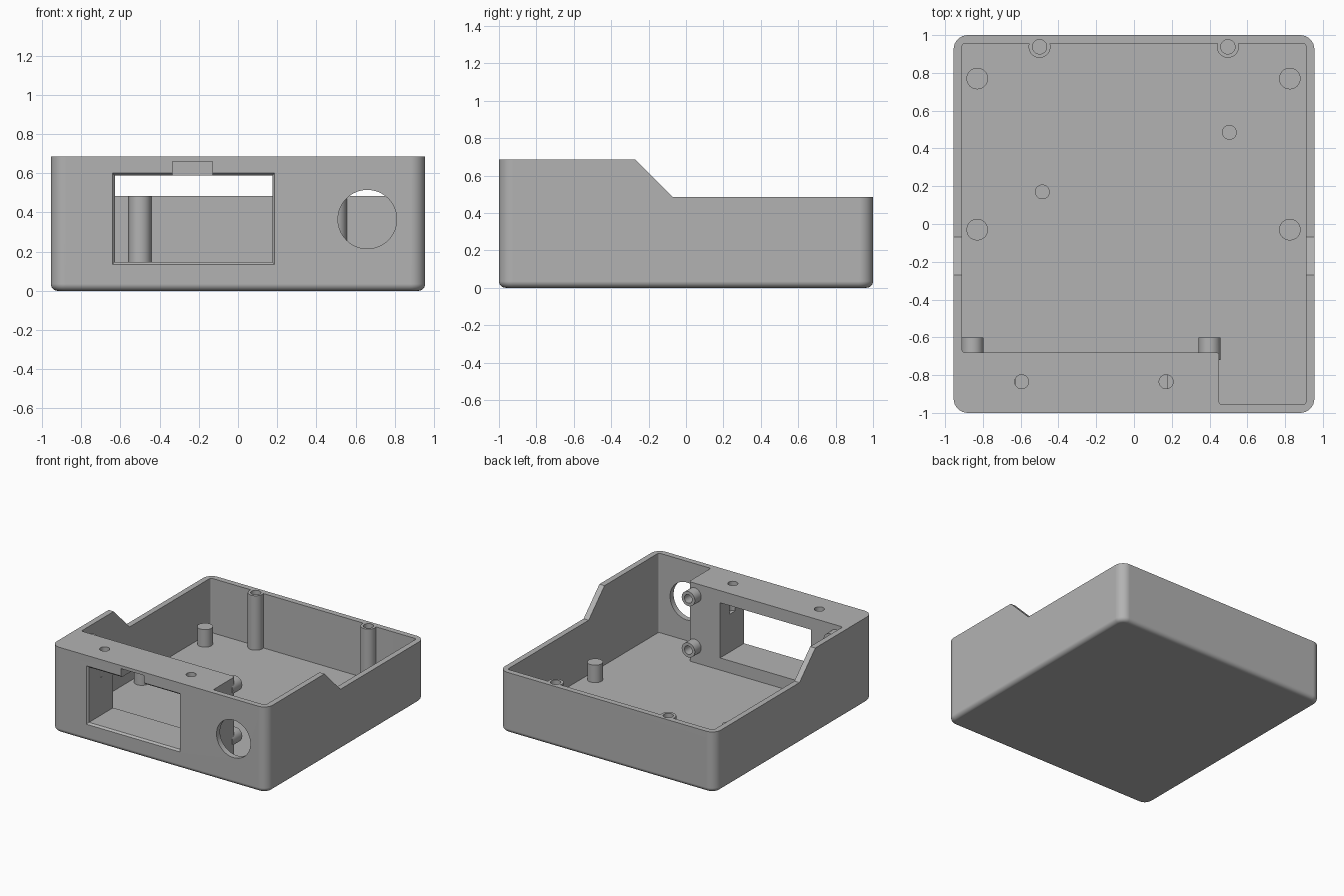
import bpy, bmesh, math
from mathutils import Matrix, Vector

old = bpy.data.objects.get("Cube")
if old:
    bpy.data.objects.remove(old, do_unlink=True)

grey = bpy.data.materials.new("plain grey")
grey.use_nodes = True
grey.diffuse_color = (0.45, 0.45, 0.45, 1)
grey.node_tree.nodes["Principled BSDF"].inputs["Base Color"].default_value = (0.45, 0.45, 0.45, 1)


def finish(bm, name):
    bmesh.ops.recalc_face_normals(bm, faces=bm.faces)
    mesh = bpy.data.meshes.new(name)
    bm.to_mesh(mesh)
    bm.free()
    mesh.materials.append(grey)
    obj = bpy.data.objects.new(name, mesh)
    bpy.context.collection.objects.link(obj)
    return obj


def bevel_where(bm, rule, radius, segments):
    edges = [e for e in bm.edges if rule(*(v.co for v in e.verts))]
    bmesh.ops.bevel(bm, geom=edges, offset=radius, segments=segments,
                    profile=0.5, affect='EDGES')


def upright(a, b):
    return abs(a.z - b.z) > 0.1 and (a - b).xy.length < 1e-4


def prism(name, points, direction, corner=0, floor_corner=0):
    """Closed outline swept along a direction, optionally with rounded edges."""
    bm = bmesh.new()
    face = bm.faces.new([bm.verts.new(p) for p in points])
    new = bmesh.ops.extrude_face_region(bm, geom=[face])["geom"]
    bmesh.ops.translate(bm, vec=direction,
                        verts=[g for g in new if isinstance(g, bmesh.types.BMVert)])
    bmesh.ops.recalc_face_normals(bm, faces=bm.faces)
    if corner:
        bevel_where(bm, upright, corner, 8)
    if floor_corner:
        low = min(v.co.z for v in bm.verts)
        bevel_where(bm, lambda a, b: max(a.z, b.z) < low + 1e-4, floor_corner, 6)
    return finish(bm, name)


def block(name, x0, x1, y0, y1, z0, z1, **kw):
    return prism(name, [(x0, y0, z0), (x1, y0, z0), (x1, y1, z0), (x0, y1, z0)],
                 (0, 0, z1 - z0), **kw)


def rod(name, start, end, radius, sides=40):
    start, end = Vector(start), Vector(end)
    axis = end - start
    bm = bmesh.new()
    turn = axis.to_track_quat('Z', 'Y').to_matrix().to_4x4()
    bmesh.ops.create_cone(bm, cap_ends=True, segments=sides, radius1=radius,
                          radius2=radius, depth=axis.length,
                          matrix=Matrix.Translation((start + end) / 2) @ turn)
    return finish(bm, name)


def combine(target, tool, operation='DIFFERENCE'):
    mod = target.modifiers.new("join", 'BOOLEAN')
    mod.operation, mod.solver, mod.object = operation, 'EXACT', tool
    bpy.context.view_layer.objects.active = target
    bpy.ops.object.modifier_apply(modifier=mod.name)
    bpy.data.objects.remove(tool, do_unlink=True)


def smooth(obj):
    bpy.ops.object.select_all(action='DESELECT')
    obj.select_set(True)
    bpy.context.view_layer.objects.active = obj
    bpy.ops.object.shade_smooth_by_angle(angle=math.radians(30))
    obj.modifiers.new("even shading", 'WEIGHTED_NORMAL').keep_sharp = True


W, TOP, LOW, FLOOR = 0.955, 0.685, 0.485, 0.05

# Outer tray with rounded corners and a lowered rear rim
shell = block("enclosure_shell", -W, W, -1, 1, 0, TOP, corner=0.075, floor_corner=0.035)
combine(shell, prism("slope_cutter", [(-1.2, -0.27, TOP), (-1.2, -0.07, LOW), (-1.2, 1.2, LOW),
                                      (-1.2, 1.2, 1), (-1.2, -0.27, 1)], (2.4, 0, 0)))

# L-shaped cavity, leaving a solid display block at the front
outline = [(-0.91, -0.68), (0.45, -0.68), (0.45, -0.955),
           (0.91, -0.955), (0.91, 0.955), (-0.91, 0.955)]
combine(shell, prism("cavity_cutter", [(x, y, FLOOR) for x, y in outline],
                     (0, 0, 1), corner=0.015))

# Screw posts on the rear wall and bosses behind the display block
post_x = (-0.5, 0.497)
boss_spots = [(x, z) for x in (-0.855, 0.4) for z in (0.18, 0.59)]
for x in post_x:
    combine(shell, rod("post", (x, 0.938, 0.03), (x, 0.938, LOW), 0.058), 'UNION')
for x, z in boss_spots:
    combine(shell, rod("boss", (x, -0.72, z), (x, -0.6, z), 0.058), 'UNION')

# Screw holes
for x in post_x:
    combine(shell, rod("post_hole", (x, 0.938, 0.2), (x, 0.938, 0.6), 0.038))
for x, z in boss_spots:
    combine(shell, rod("boss_hole", (x, -0.8, z), (x, -0.5, z), 0.034))

# Display window with a chamfered front rim and a notch above it
combine(shell, block("window_cutter", -0.628, 0.175, -1.1, -0.6, 0.147, 0.588))
rim = block("rim_cutter", -0.65, 0.195, -1.01, -0.985, 0.125, 0.61)
for v in rim.data.vertices:
    if v.co.y > -1:
        v.co.x += 0.022 if v.co.x < 0 else -0.02
        v.co.z += 0.022 if v.co.z < 0.3 else -0.022
combine(shell, rim)
combine(shell, block("notch_cutter", -0.335, -0.13, -1.1, -0.84, 0.5, 0.66))

# Holes dropping into the window from the top, and the round front opening
for x in (-0.595, 0.17):
    combine(shell, rod("top_hole", (x, -0.835, 0.45), (x, -0.835, 0.8), 0.037))
combine(shell, rod("round_cutter", (0.66, -1.1, 0.365), (0.66, -0.9, 0.365), 0.15, 64))
smooth(shell)

# Board standoffs and two thin locating pins on the floor
for side, x in (("right", -0.83), ("left", 0.825)):
    for end, y in (("rear", 0.77), ("front", -0.03)):
        smooth(rod(f"{end}_{side}_standoff", (x, y, FLOOR - 0.02), (x, y, 0.19), 0.057))
for name, x, y in (("left_pin", 0.505, 0.485), ("right_pin", -0.485, 0.17)):
    smooth(rod(name, (x, y, FLOOR - 0.02), (x, y, 0.12), 0.039))
